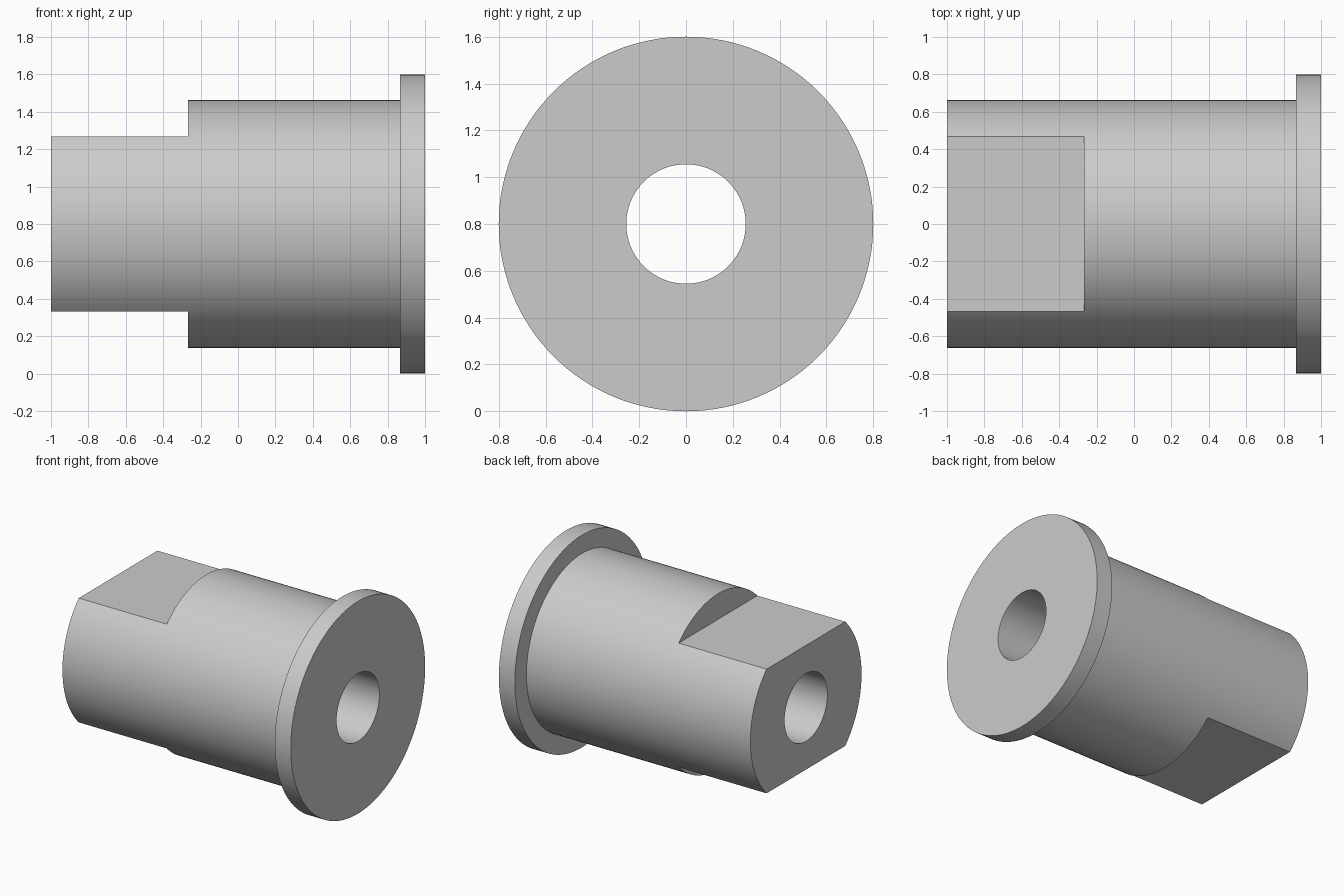
import bpy, bmesh, math
from mathutils import Matrix, Vector

cube = bpy.data.objects.get("Cube")
if cube:
    bpy.data.objects.remove(cube, do_unlink=True)

SIDES = 128
AXIS_Z = 0.8
BODY_R, FLANGE_R, BORE_R = 0.662, 0.8, 0.255
FLAT_HALF, FLAT_END, FLANGE_X = 0.468, -0.267, 0.867

grey = bpy.data.materials.new("plain grey")
grey.use_nodes = True
colour = (0.6, 0.6, 0.6, 1)
grey.diffuse_color = colour
grey.node_tree.nodes["Principled BSDF"].inputs["Base Color"].default_value = colour


def make_object(name, bm):
    mesh = bpy.data.meshes.new(name)
    bmesh.ops.recalc_face_normals(bm, faces=bm.faces)
    bm.to_mesh(mesh)
    bm.free()
    obj = bpy.data.objects.new(name, mesh)
    bpy.context.collection.objects.link(obj)
    mesh.materials.append(grey)
    return obj


# Flanged bushing: closed profile (x, radius) turned around the bore axis
profile = [(-1, BORE_R), (-1, BODY_R), (FLANGE_X, BODY_R),
           (FLANGE_X, FLANGE_R), (1, FLANGE_R), (1, BORE_R)]
bm = bmesh.new()
rings = []
for i in range(SIDES):
    a = math.tau * i / SIDES
    rings.append([bm.verts.new((x, r * math.sin(a), AXIS_Z + r * math.cos(a)))
                  for x, r in profile])
for i, ring in enumerate(rings):
    following = rings[(i + 1) % SIDES]
    for j in range(len(profile)):
        k = (j + 1) % len(profile)
        bm.faces.new((ring[j], ring[k], following[k], following[j]))
bushing = make_object("flanged_bushing", bm)

# Two blocks that cut the wrench flats, above and below
bm = bmesh.new()
for side in (1, -1):
    centre = Vector((FLAT_END - 0.5, 0, AXIS_Z + side * (FLAT_HALF + 0.25)))
    bmesh.ops.create_cube(bm, size=1, matrix=Matrix.Translation(centre)
                          @ Matrix.Diagonal((1, 2, 0.5, 1)))
cutter = make_object("flat_cutter", bm)
cutter.hide_render = True
cutter.hide_set(True)

cut = bushing.modifiers.new("wrench_flats", 'BOOLEAN')
cut.operation = 'DIFFERENCE'
cut.solver = 'EXACT'
cut.object = cutter

# Apply the cut, then smooth the round walls with sharp rims
bpy.ops.object.select_all(action='DESELECT')
bushing.select_set(True)
bpy.context.view_layer.objects.active = bushing
bpy.ops.object.modifier_apply(modifier=cut.name)
bpy.data.objects.remove(cutter, do_unlink=True)
bpy.ops.object.shade_smooth_by_angle(angle=math.radians(30))
